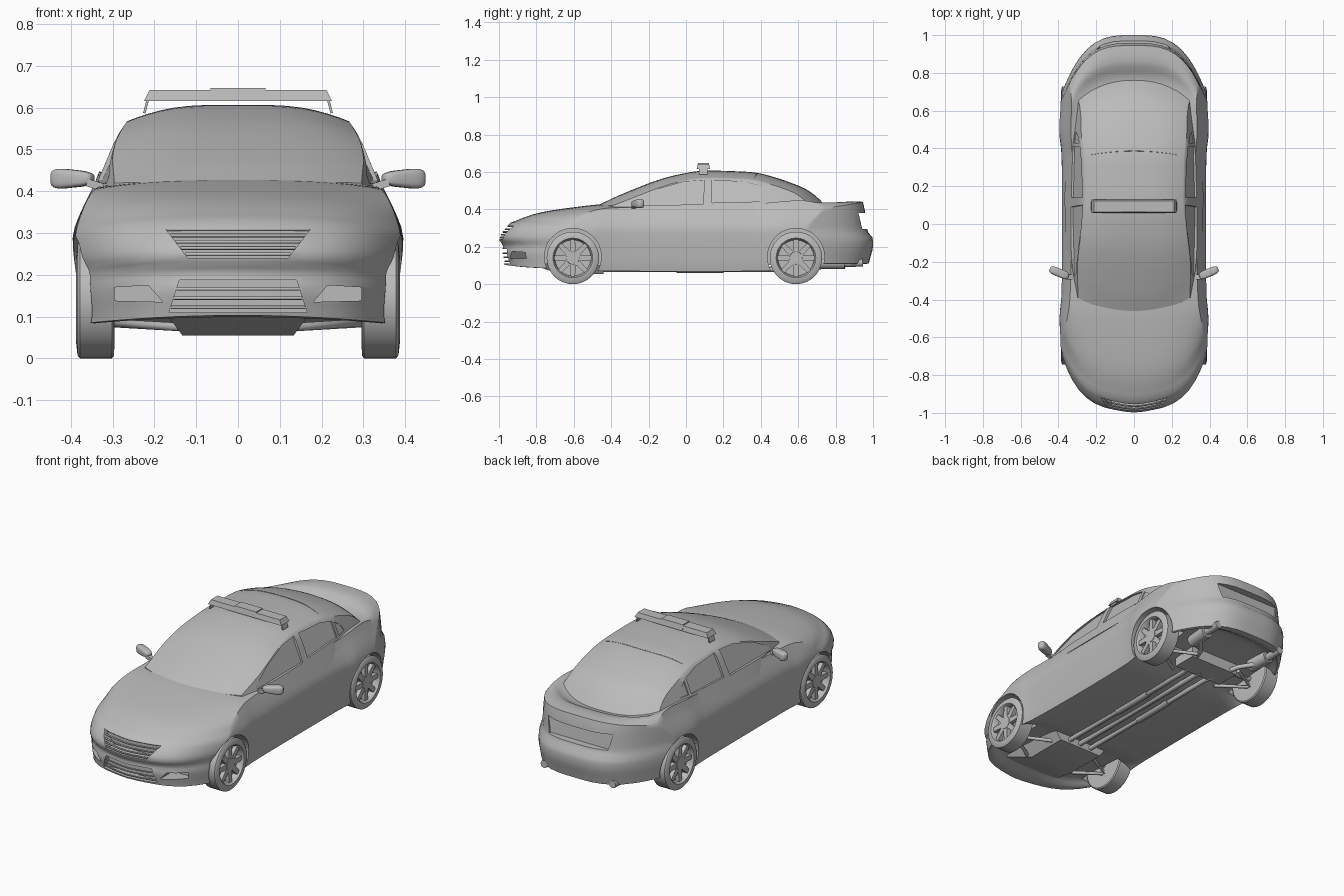
import bpy, bmesh
from math import sin, pi, radians, copysign
from mathutils import Matrix, Vector

cube = bpy.data.objects.get("Cube")
if cube:
    bpy.data.objects.remove(cube, do_unlink=True)

grey = bpy.data.materials.new("plain grey")
grey.use_nodes = True
grey.diffuse_color = (0.5, 0.5, 0.5, 1)
grey.node_tree.nodes["Principled BSDF"].inputs["Base Color"].default_value = (0.5, 0.5, 0.5, 1)


# ---- helpers ----
def smooth_keys(*keys):
    """Smooth curve through (position, value) keys."""
    def slope(i):
        a, b = keys[max(i - 1, 0)], keys[min(i + 1, len(keys) - 1)]
        return (b[1] - a[1]) / (b[0] - a[0])

    def value(p):
        if p <= keys[0][0]:
            return keys[0][1]
        for i in range(len(keys) - 1):
            (p0, v0), (p1, v1) = keys[i], keys[i + 1]
            if p <= p1:
                d = p1 - p0
                f = (p - p0) / d
                g = 1 - f
                return (v0 * (1 + 2 * f) * g * g + slope(i) * d * f * g * g
                        + v1 * f * f * (3 - 2 * f) - slope(i + 1) * d * f * f * g)
        return keys[-1][1]
    return value


def shade(obj, angle=45):
    bpy.ops.object.select_all(action='DESELECT')
    obj.select_set(True)
    bpy.context.view_layer.objects.active = obj
    bpy.ops.object.shade_smooth_by_angle(angle=radians(angle))


def finish(bm, name, angle=45):
    bmesh.ops.recalc_face_normals(bm, faces=bm.faces)
    mesh = bpy.data.meshes.new(name)
    bm.to_mesh(mesh)
    bm.free()
    obj = bpy.data.objects.new(name, mesh)
    bpy.context.collection.objects.link(obj)
    mesh.materials.append(grey)
    shade(obj, angle)
    return obj


def mapped_box(name, counts, shape):
    """Gridded box bent into shape by a function of (along, across, up)."""
    bm = bmesh.new()
    bmesh.ops.create_cube(bm, size=2)
    for axis, n in enumerate(counts):
        normal = Vector([float(axis == k) for k in range(3)])
        for i in range(1, n):
            bmesh.ops.bisect_plane(bm, geom=bm.verts[:] + bm.edges[:] + bm.faces[:],
                                   plane_co=normal * (2 * i / n - 1), plane_no=normal)
    for v in bm.verts:
        v.co = shape(v.co.x, sin(v.co.y * pi / 2), (v.co.z + 1) / 2)
    return finish(bm, name)


def add_prism(bm, ring_a, ring_b):
    a = [bm.verts.new(p) for p in ring_a]
    b = [bm.verts.new(p) for p in ring_b]
    bm.faces.new(a)
    bm.faces.new(b[::-1])
    for i in range(len(a)):
        j = (i + 1) % len(a)
        bm.faces.new((a[j], a[i], b[i], b[j]))


def add_box(bm, centre, size, turn=0, axis='Z'):
    m = Matrix.Translation(centre) @ Matrix.Rotation(turn, 4, axis) @ Matrix.Diagonal((*size, 1))
    return bmesh.ops.create_cube(bm, size=1, matrix=m)["verts"]


def tube(name, points, radius):
    curve = bpy.data.curves.new(name, 'CURVE')
    curve.dimensions = '3D'
    curve.bevel_depth = radius
    curve.bevel_resolution = 2
    curve.use_fill_caps = True
    line = curve.splines.new('POLY')
    line.points.add(len(points) - 1)
    for p, co in zip(line.points, points):
        p.co = (*co, 1)
    curve.materials.append(grey)
    obj = bpy.data.objects.new(name, curve)
    bpy.context.collection.objects.link(obj)


def carve(obj, bm):
    cutter = finish(bm, "cutter")
    cutter.hide_render = True
    mod = obj.modifiers.new("cut", 'BOOLEAN')
    mod.operation = 'DIFFERENCE'
    mod.solver = 'EXACT'
    mod.object = cutter
    bpy.context.view_layer.objects.active = obj
    bpy.ops.object.modifier_apply(modifier=mod.name)
    bpy.data.objects.remove(cutter, do_unlink=True)
    shade(obj, 40)


# ---- lower body: width, floor, deck and shoulder along the length ----
width = smooth_keys((-1, .388), (-.6, .392), (-.3, .381), (.3, .381), (.6, .394), (1, .388))
floor = smooth_keys((-1, .103), (-.8, .08), (-.4, .07), (.4, .07), (.75, .085), (1, .11))
hollow = smooth_keys((-.95, 0), (-.85, .035), (-.5, .035), (-.35, .015), (.35, .015), (.5, .045), (.88, .045), (.96, 0))
deck = smooth_keys((-1, .33), (-.9, .362), (-.8, .385), (-.6, .412), (-.42, .428), (.5, .425),
                   (.72, .4), (.81, .407), (.87, .435), (.93, .443), (1, .44))
shoulder = smooth_keys((-1, .3), (-.8, .35), (-.5, .4), (-.3, .41), (0, .416), (.4, .432),
                       (.68, .447), (.8, .445), (.9, .432), (1, .405))
flank = smooth_keys((.06, .95), (.1, .97), (.16, .985), (.25, 1), (.3, 1), (.35, .955), (.41, .88), (.45, .84))
nose = smooth_keys((.1, .97), (.17, .985), (.205, .978), (.24, 1), (.28, .985), (.335, .93))
tail = smooth_keys((.1, .975), (.14, .985), (.2, 1), (.255, .995), (.275, .975), (.33, .965), (.4, .955), (.44, .945))


def nose_bend(x):
    r = abs(x) / .38
    return .1 * r ** 1.5 + .2 * r ** 5


def tail_bend(x):
    return .3 * (abs(x) / .38) ** 3.3


def body_shape(s, v, t):
    low = floor(s) + hollow(s) * (1 - v ** 6)
    if s < -.7:  # front bumper dips at its corners
        low -= .02 * v * v * (-s - .7) / .3
    high = deck(s) - (deck(s) - shoulder(s)) * abs(v) ** 3
    z = low + t * (high - low)
    x = v * width(s) * flank(z)
    b = max(0, (abs(s) - .4) / .6)
    if s < 0:
        y = s + b * nose_bend(x) - b * b * (nose(z) - 1)
    else:
        y = s - b * tail_bend(x) + b * b * (tail(z) - 1)
    return Vector((x, y, z))


body = mapped_box("body", (60, 22, 14), body_shape)
cuts = bmesh.new()
axles = (-.605, .588)
for side in (-1, 1):
    for y in axles:  # wheel arches
        m = Matrix.Translation((side * .39, y, .146)) @ Matrix.Rotation(pi / 2, 4, 'Y')
        bmesh.ops.create_cone(cuts, cap_ends=True, segments=48, radius1=.152, radius2=.152, depth=.23, matrix=m)
    fog = [(.18, .135), (.295, .138), (.295, .17), (.215, .175)]
    add_prism(cuts, [(side * x, -1.1, z) for x, z in fog], [(side * x, -.83, z) for x, z in fog])
for half in ([(.12, .24), (.175, .312)], [(.165, .11), (.14, .188)]):  # grille and intake
    ring = half + [(-x, z) for x, z in half[::-1]]
    add_prism(cuts, [(x, -1.1, z) for x, z in ring], [(x, -.915, z) for x, z in ring])
plate = [(-.18, .295), (.18, .295), (.2, .38), (-.2, .38)]  # plate recess in boot lid
add_prism(cuts, [(x, 1.1, z) for x, z in plate], [(x, .93 - (z - .295) * .15, z) for x, z in plate])
carve(body, cuts)


# ---- grille and intake slats ----
def slat(name, half, z, radius):
    xs = [half * k / 6 for k in range(-6, 7)]
    tube(name, [(x, -nose(z) + nose_bend(x) + .008, z) for x in xs], radius)


for k in range(5):
    slat("grille_slat", .125 + .012 * k, .249 + .015 * k, .0045)
for k in range(3):
    slat("intake_slat", .16 - .007 * k, .122 + .022 * k, .004)

# ---- cabin ----
roof = smooth_keys((-.47, .422), (-.36, .474), (-.14, .56), (.02, .598), (.1, .606), (.25, .604),
                   (.4, .591), (.61, .523), (.69, .475), (.74, .425), (.79, .37))
waist = smooth_keys((-.47, .3), (-.3, .33), (-.1, .34), (.4, .338), (.6, .32), (.82, .29))


def cabin_side(y, z):
    return waist(y) - .42 * (z - .41) - 3 * max(0, z - .51) ** 2


def cabin_shape(u, v, t):
    s = .16 + u * .63
    high = roof(s) - .2 * max(0, roof(s) - .41) * v ** 4
    z = .35 + t * (high - .35)
    x = v * cabin_side(s, z)
    bow = max(-1, min(1, (s - .15) / .55))
    return Vector((x, s - bow * .08 * (x / .3) ** 2, z))


cabin = mapped_box("cabin", (48, 18, 8), cabin_shape)
windows = [[(-.32, .418), (.09, .427), (.1, .556), (-.01, .548), (-.16, .505)],
           [(.14, .435), (.41, .442), (.41, .523), (.32, .546), (.14, .556)],
           [(.43, .444), (.49, .447), (.475, .478), (.43, .513)]]
cuts = bmesh.new()
for side in (-1, 1):
    for ring in windows:
        inner = [(side * (cabin_side(y, z) - .01), y, z) for y, z in ring]
        add_prism(cuts, inner, [(x + side * .06, y, z) for x, y, z in inner])
carve(cabin, cuts)
tube("rear_glass_seam", [cabin_shape(.36, k / 10, 1) for k in range(-9, 10)], .0015)

# ---- roof light bar ----
bm = bmesh.new()
for length, top in ((.45, .026), (.14, .031)):
    for v in add_box(bm, (0, .093, .616 + top / 2), (length, .072, top)):
        if v.co.z > .63:
            v.co.x *= .94
            v.co.y += (.093 - v.co.y) * .2
for side in (-1, 1):
    add_box(bm, (side * .22, .093, .603), (.006, .045, .034), side * -.25, 'Y')
finish(bm, "light_bar", 30)

# ---- door mirrors ----
for side in (-1, 1):
    bm = bmesh.new()
    shell = bmesh.ops.create_uvsphere(bm, u_segments=24, v_segments=14, radius=1)["verts"]
    for v in shell:  # rounded box, slimmer towards the door
        x, y, z = [copysign(abs(c) ** .55, c) for c in v.co]
        slim = 1 - .2 * (1 - side * x)
        v.co = (x * .054, y * .022, z * .027 * slim)
    m = Matrix.Translation((side * .396, -.258, .43)) @ Matrix.Rotation(side * .4, 4, 'Z')
    bmesh.ops.transform(bm, matrix=m, verts=bm.verts)
    add_box(bm, (side * .342, -.28, .415), (.04, .025, .018), side * -.3, 'Y')
    finish(bm, "mirror", 60)

# ---- wheels: turned tyre and rim, spokes, hub ----
profile = [(-.04, 0), (-.045, .1), (-.043, .134), (-.038, .14), (.038, .14), (.044, .133),
           (.047, .106), (.04, .1), (.012, .096), (.008, 0)]
for side in (-1, 1):
    for y in axles:
        bm = bmesh.new()
        pts = [bm.verts.new((x, 0, r)) for x, r in profile]
        edges = [bm.edges.new(p) for p in zip(pts, pts[1:])]
        bmesh.ops.spin(bm, geom=pts + edges, cent=(0, 0, 0), axis=(1, 0, 0), angle=2 * pi, steps=44)
        bmesh.ops.remove_doubles(bm, verts=bm.verts, dist=.0002)
        for k in range(8):
            spoke = add_box(bm, (.026, 0, .06), (.022, .032, .082))
            for v in spoke:
                if v.co.z > .06:
                    v.co.y *= .75
            bmesh.ops.rotate(bm, verts=spoke, cent=(0, 0, 0), matrix=Matrix.Rotation(k * pi / 4, 3, 'X'))
        bmesh.ops.create_cone(bm, cap_ends=True, segments=20, radius1=.04, radius2=.034, depth=.026,
                              matrix=Matrix.Translation((.026, 0, 0)) @ Matrix.Rotation(pi / 2, 4, 'Y'))
        wheel = finish(bm, "wheel", 35)
        wheel.location = (side * .34, y, .14)
        wheel.rotation_euler.z = 0 if side > 0 else pi

# ---- underside ----
bm = bmesh.new()
for v in add_box(bm, (0, -.66, .09), (.37, .44, .07)):
    if v.co.z < .08:
        v.co.x *= .72
        if v.co.y < -.7:
            v.co.y += .2
add_box(bm, (0, .59, .1), (.3, .14, .06))
finish(bm, "undertray", 30)
for y in axles:
    tube("axle", [(-.31, y, .13), (.31, y, .13)], .016)
    for side in (-1, 1):
        tube("suspension_arm", [(side * .14, y - .1, .075), (side * .31, y, .085), (side * .14, y + .1, .075)], .01)
tube("drive_shaft", [(0, -.45, .08), (0, .55, .08)], .014)
for side in (-1, 1):
    tube("exhaust_pipe", [(side * .07, -.45, .078), (side * .07, .5, .078),
                          (side * .13, .7, .09), (side * .2, .78, .1)], .013)
    tube("middle_silencer", [(side * .07, -.05, .08), (side * .07, .2, .08)], .02)
    tube("rear_silencer", [(side * .2, .72, .115), (side * .21, .85, .115)], .035)
    tube("exhaust_tip", [(side * .21, .84, .112), (side * .21, .945, .115)], .021)
